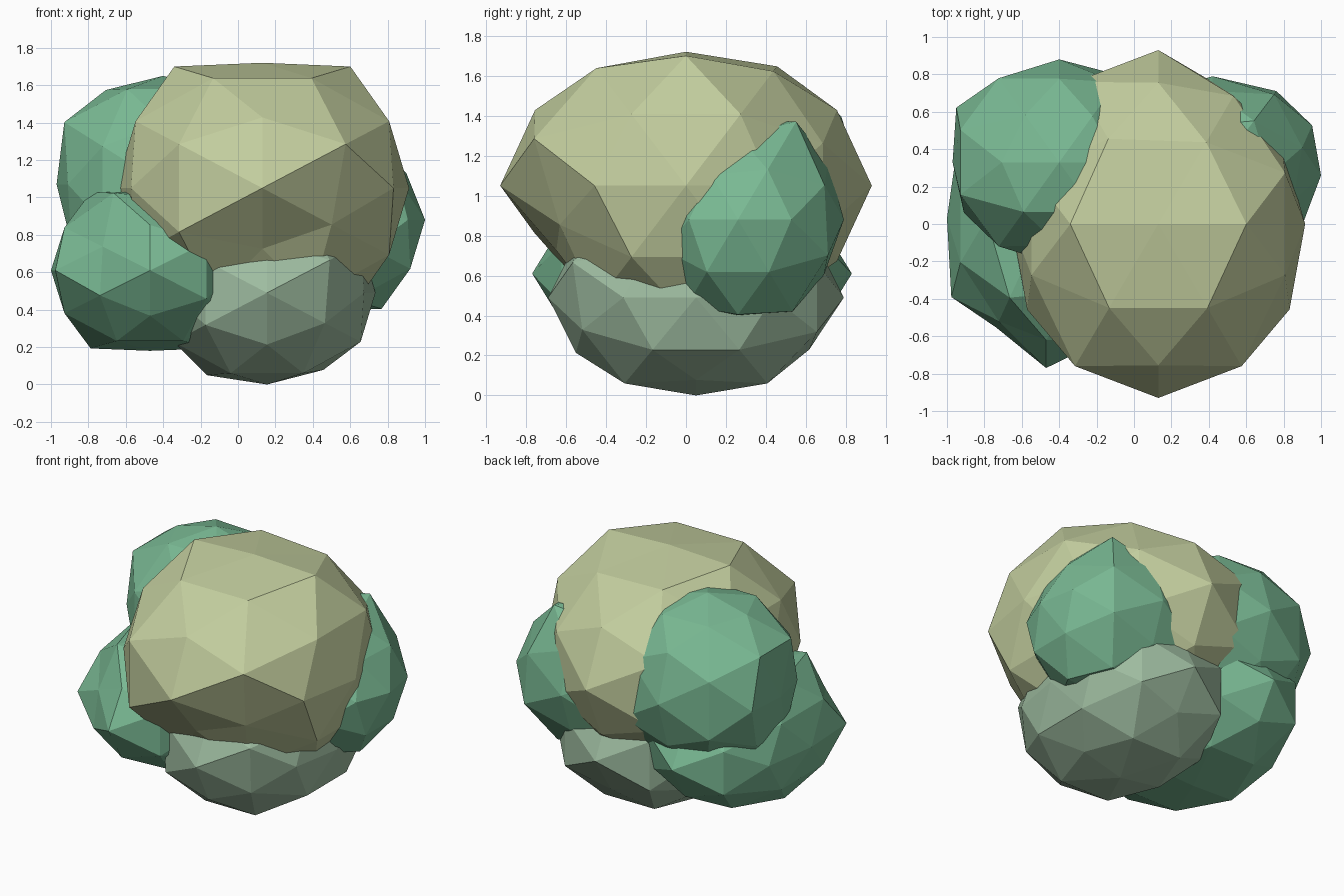
import bpy, bmesh
from itertools import product
from mathutils import Vector

# Direction families of a once-subdivided icosahedron, with radial dent factor
FAMILIES = [
    ((1, 0, 0), .89), ((0, 1, 0), 1.0), ((0, 0, 1), .89),
    ((.851, .526, 0), .935), ((0, .851, .526), .955), ((.526, 0, .851), 1.015),
    ((.809, .309, .5), .95), ((.5, .809, .309), 1.01), ((.309, .5, .809), .965),
]


def material(name, rgb):
    m = bpy.data.materials.new(name)
    m.diffuse_color = (*rgb, 1)
    return m


def clump(name, centre, half, mat, dents):
    """Faceted leaf clump; half = distance from centre to its axis vertices,
    dents = {direction: radial factor} for its individual lumps and hollows."""
    bm = bmesh.new()
    radial = {}
    for base, k in FAMILIES:
        for s in product((1, -1), repeat=3):
            radial[tuple(round(a * b, 3) + 0.0 for a, b in zip(base, s))] = k
    for d, k in dents.items():
        radial[tuple(float(a) for a in d)] = k
    pairs = [(bm.verts.new(Vector(d).normalized()), k) for d, k in radial.items()]
    bmesh.ops.convex_hull(bm, input=bm.verts[:])
    size = (half[0] / .89, half[1], half[2] / .89)
    for v, k in pairs:
        v.co = Vector([c + a * k * r for c, a, r in zip(centre, v.co, size)])
    bmesh.ops.recalc_face_normals(bm, faces=bm.faces[:])
    me = bpy.data.meshes.new(name)
    bm.to_mesh(me)
    bm.free()
    me.materials.append(mat)
    ob = bpy.data.objects.new(name, me)
    bpy.context.collection.objects.link(ob)


olive = material("olive leaves", (.54, .61, .34))
sage = material("sage leaves", (.34, .50, .35))
green = material("green leaves", (.19, .48, .29))

# Main crown: hollow under the front and at the back right
clump("crown_clump", (.13, 0, 1.05), (.785, .93, .67), olive, {
    (0, -.851, -.526): .82, (.5, -.809, -.309): .84,
    (.5, .809, .309): .91, (.5, .809, -.309): .92, (.851, .526, 0): .88,
    (.309, .5, .809): .94, (-.309, .5, .809): .98})
# Low clump under the crown
clump("base_clump", (.155, .05, .49), (.58, .74, .49), sage, {
    (.526, 0, -.851): .88, (-.526, 0, -.851): .94,
    (0, .851, -.526): .90, (.5, -.809, .309): 1.03, (.5, -.809, -.309): .95,
    (.851, .526, 0): .99})
# Side clumps
clump("front_left_clump", (-.47, .03, .61), (.53, .80, .43), green, {
    (-.851, -.526, 0): 1.0, (-.5, -.809, .309): .85, (-.5, -.809, -.309): .90,
    (-.309, -.5, .809): 1.06, (.5, .809, -.309): .93})
clump("back_left_clump", (-.40, .33, 1.07), (.57, .55, .58), green, {
    (-.526, 0, .851): .91, (.526, 0, .851): .90, (.309, .5, .809): .90,
    (-.309, .5, .809): .92, (-.809, -.309, .5): 1.02, (-.809, .309, .5): 1.02,
    (-.851, .526, 0): 1.01, (.809, .309, .5): .88, (.5, .809, .309): .96,
    (.809, .309, -.5): 1.08, (.5, .809, -.309): 1.04})
clump("right_clump", (.42, .26, .88), (.58, .53, .49), green, {
    (.809, .309, .5): .91, (.309, .5, .809): 1.10, (0, .851, .526): 1.0,
    (.5, -.809, .309): .74, (.5, -.809, -.309): .88, (.851, -.526, 0): .88,
    (.809, -.309, .5): .82, (.526, 0, .851): .90, (.851, .526, 0): .96,
    (.309, .5, -.809): 1.03, (.5, .809, -.309): 1.05})
